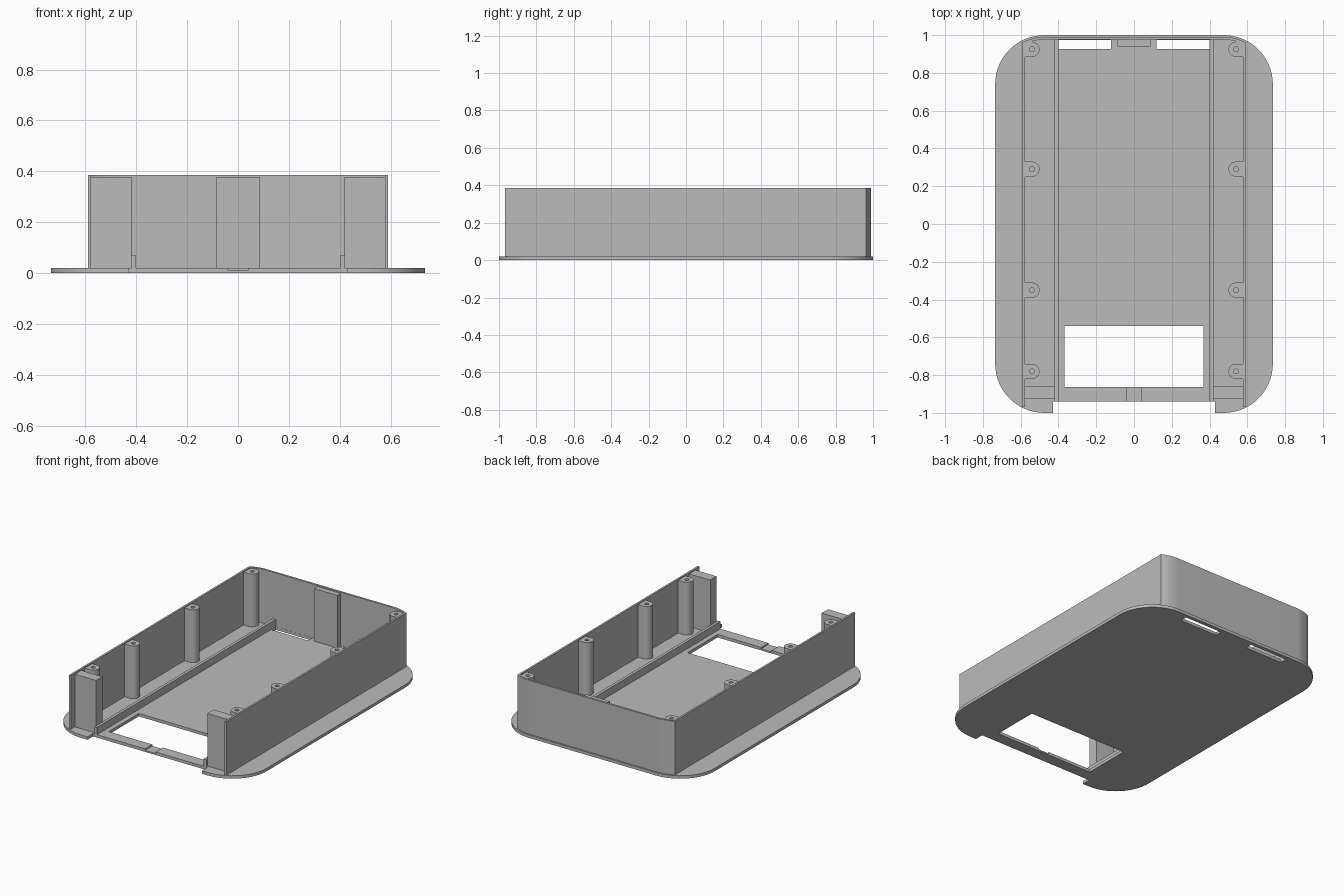
import bpy, bmesh
from math import sin, cos, acos, pi

if "Cube" in bpy.data.objects:
    bpy.data.objects.remove(bpy.data.objects["Cube"], do_unlink=True)

grey = bpy.data.materials.new("plain grey")
grey.use_nodes = True
colour = (0.5, 0.5, 0.5, 1)
grey.diffuse_color = colour
grey.node_tree.nodes["Principled BSDF"].inputs["Base Color"].default_value = colour

FLOOR = 0.02
TOP = 0.385
CX, CY = 0.475, 0.74      # centre of the rounded corners


def prism(name, outline, z0, z1):
    """Extrude a flat outline from z0 to z1."""
    bm = bmesh.new()
    face = bm.faces.new([bm.verts.new((x, y, z0)) for x, y in outline])
    out = bmesh.ops.extrude_face_region(bm, geom=[face])
    moved = [v for v in out["geom"] if isinstance(v, bmesh.types.BMVert)]
    bmesh.ops.translate(bm, verts=moved, vec=(0, 0, z1 - z0))
    bmesh.ops.recalc_face_normals(bm, faces=bm.faces)
    mesh = bpy.data.meshes.new(name)
    bm.to_mesh(mesh)
    bm.free()
    mesh.materials.append(grey)
    obj = bpy.data.objects.new(name, mesh)
    bpy.context.collection.objects.link(obj)
    return obj


def box(name, x0, x1, y0, y1, z0, z1):
    return prism(name, [(x0, y0), (x1, y0), (x1, y1), (x0, y1)], z0, z1)


def arc(cx, cy, r, a0, a1, n=16):
    return [(cx + r * cos(a0 + (a1 - a0) * i / n),
             cy + r * sin(a0 + (a1 - a0) * i / n)) for i in range(n + 1)]


def mirrored(points):
    return [(-x, y) for x, y in reversed(points)]


def select(obj):
    bpy.ops.object.select_all(action="DESELECT")
    obj.select_set(True)
    bpy.context.view_layer.objects.active = obj


def cut(obj, cutter):
    cutter.hide_render = True
    mod = obj.modifiers.new("cut", "BOOLEAN")
    mod.operation = "DIFFERENCE"
    mod.solver = "EXACT"
    mod.object = cutter
    select(obj)
    bpy.ops.object.modifier_apply(modifier=mod.name)
    bpy.data.objects.remove(cutter, do_unlink=True)


def smooth(obj):
    select(obj)
    bpy.ops.object.shade_smooth_by_angle(angle=pi / 6)


# Base plate with rounded corners and a recessed front edge
half = [(0.43, -0.94), (0.43, -1)]
half += arc(CX, -CY, 0.26, -pi / 2, 0) + arc(CX, CY, 0.26, 0, pi / 2)
plate = prism("base_plate", half + mirrored(half), 0, FLOOR)

# Openings: front window, rear slots, shallow front groove
cut(plate, box("window_cutter", -0.367, 0.367, -0.862, -0.54, -0.1, 0.1))
for x0, x1 in ((-0.4, -0.122), (0.12, 0.4)):
    cut(plate, box("slot_cutter", x0, x1, 0.927, 0.975, -0.1, 0.1))
cut(plate, box("groove_cutter", -0.04, 0.04, -0.97, -0.85, 0.01, 0.1))
smooth(plate)


# Thin wall around both sides and the back, open at the front
def wall_line(x, r):
    return [(x, -0.968)] + arc(CX, CY, r, acos((x - CX) / r), pi / 2, 8)


outer, inner = wall_line(0.59, 0.25), wall_line(0.577, 0.236)
path = outer + mirrored(outer)
back = inner + mirrored(inner)
wall = prism("outer_wall", path + back[::-1], FLOOR - 0.005, TOP)
smooth(wall)

# Block against the middle of the back wall
box("rear_block", -0.087, 0.087, 0.94, 0.98, FLOOR - 0.005, 0.377)

for side, s in (("left", 1), ("right", -1)):
    # Long low rail
    box(side + "_rail", s * 0.4, s * 0.42, -0.94, 0.978, FLOOR - 0.005, 0.07)
    # Front corner block
    box(side + "_front_block", s * 0.418, s * 0.58, -0.925, -0.857,
        FLOOR - 0.005, 0.377)
    # Screw posts, rounded inward and joined to the wall
    for i, y in enumerate((-0.78, -0.35, 0.29, 0.925)):
        nose = arc(0.54, y, 0.04, pi / 2, 3 * pi / 2)
        shape = [(s * px, py) for px, py in
                 [(0.582, y + 0.04)] + nose + [(0.582, y - 0.04)]]
        post = prism(f"{side}_screw_post_{i + 1}", shape, FLOOR - 0.005, 0.378)
        hole = arc(s * 0.54, y, 0.013, 0, 2 * pi, 16)[:-1]
        cut(post, prism("hole_cutter", hole, 0.2, 0.5))
        smooth(post)
